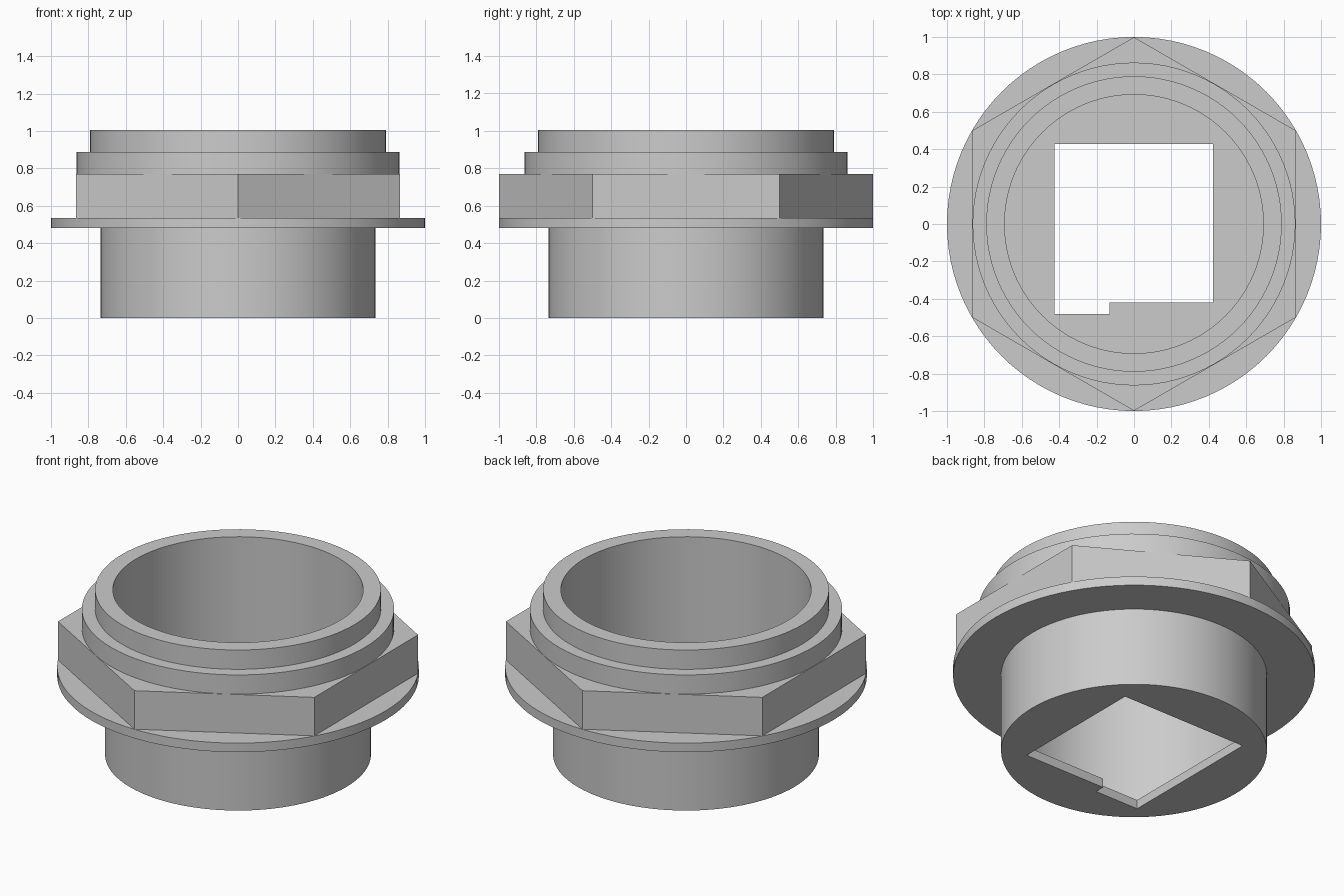
import bpy, bmesh
from math import pi, cos, sin

SEGMENTS = 96

cube = bpy.data.objects.get("Cube")
if cube:
    bpy.data.objects.remove(cube, do_unlink=True)

metal = bpy.data.materials.new("plain grey")
metal.use_nodes = True
GREY = (0.6, 0.6, 0.6, 1)
metal.diffuse_color = GREY
metal.node_tree.nodes["Principled BSDF"].inputs["Base Color"].default_value = GREY


def finish(bm, name):
    bmesh.ops.recalc_face_normals(bm, faces=bm.faces)
    mesh = bpy.data.meshes.new(name)
    bm.to_mesh(mesh)
    bm.free()
    mesh.materials.append(metal)
    obj = bpy.data.objects.new(name, mesh)
    bpy.context.collection.objects.link(obj)
    return obj


def ring(bm, size, z, hexagonal):
    """One loop of vertices: a circle, or a hexagon with corners on the y axis."""
    verts = []
    for i in range(SEGMENTS):
        a = 2 * pi * i / SEGMENTS
        r = size
        if hexagonal:
            r = size / cos((a + pi / 6) % (pi / 3) - pi / 6)
        verts.append(bm.verts.new((r * cos(a), r * sin(a), z)))
    return verts


# Body: outer wall, flange, hexagonal nut, stepped neck, then down the bore
profile = [
    (0.735, 0.0, False), (0.735, 0.48, False),
    (1.0, 0.48, False), (1.0, 0.535, False),
    (0.865, 0.535, True), (0.865, 0.77, True),
    (0.863, 0.77, False), (0.863, 0.887, False),
    (0.79, 0.887, False), (0.79, 1.005, False),
    (0.692, 1.005, False), (0.692, 0.055, False),
]
bm = bmesh.new()
rings = [ring(bm, *step) for step in profile]
for low, high in zip(rings, rings[1:]):
    for i in range(SEGMENTS):
        j = (i + 1) % SEGMENTS
        bm.faces.new((low[i], low[j], high[j], high[i]))
bm.faces.new(rings[0])
bm.faces.new(rings[-1])
body = finish(bm, "threaded_bushing_body")

# Square opening with a notch along the front edge, cut through the floor
outline = [(-0.425, 0.427), (-0.425, -0.48), (-0.13, -0.48),
           (-0.13, -0.42), (0.422, -0.42), (0.422, 0.427)]
bm = bmesh.new()
base = bm.faces.new([bm.verts.new((x, y, -0.1)) for x, y in outline])
top = bmesh.ops.extrude_face_region(bm, geom=[base])["geom"]
bmesh.ops.translate(bm, vec=(0, 0, 0.3),
                    verts=[v for v in top if isinstance(v, bmesh.types.BMVert)])
cutter = finish(bm, "opening_cutter")
cutter.hide_render = True

cut = body.modifiers.new("floor opening", "BOOLEAN")
cut.operation = "DIFFERENCE"
cut.solver = "EXACT"
cut.object = cutter
bpy.ops.object.select_all(action="DESELECT")
bpy.context.view_layer.objects.active = body
body.select_set(True)
bpy.ops.object.modifier_apply(modifier=cut.name)
bpy.data.objects.remove(cutter, do_unlink=True)

# Smooth round walls, crisp edges
bpy.ops.object.shade_smooth_by_angle(angle=pi / 6)
